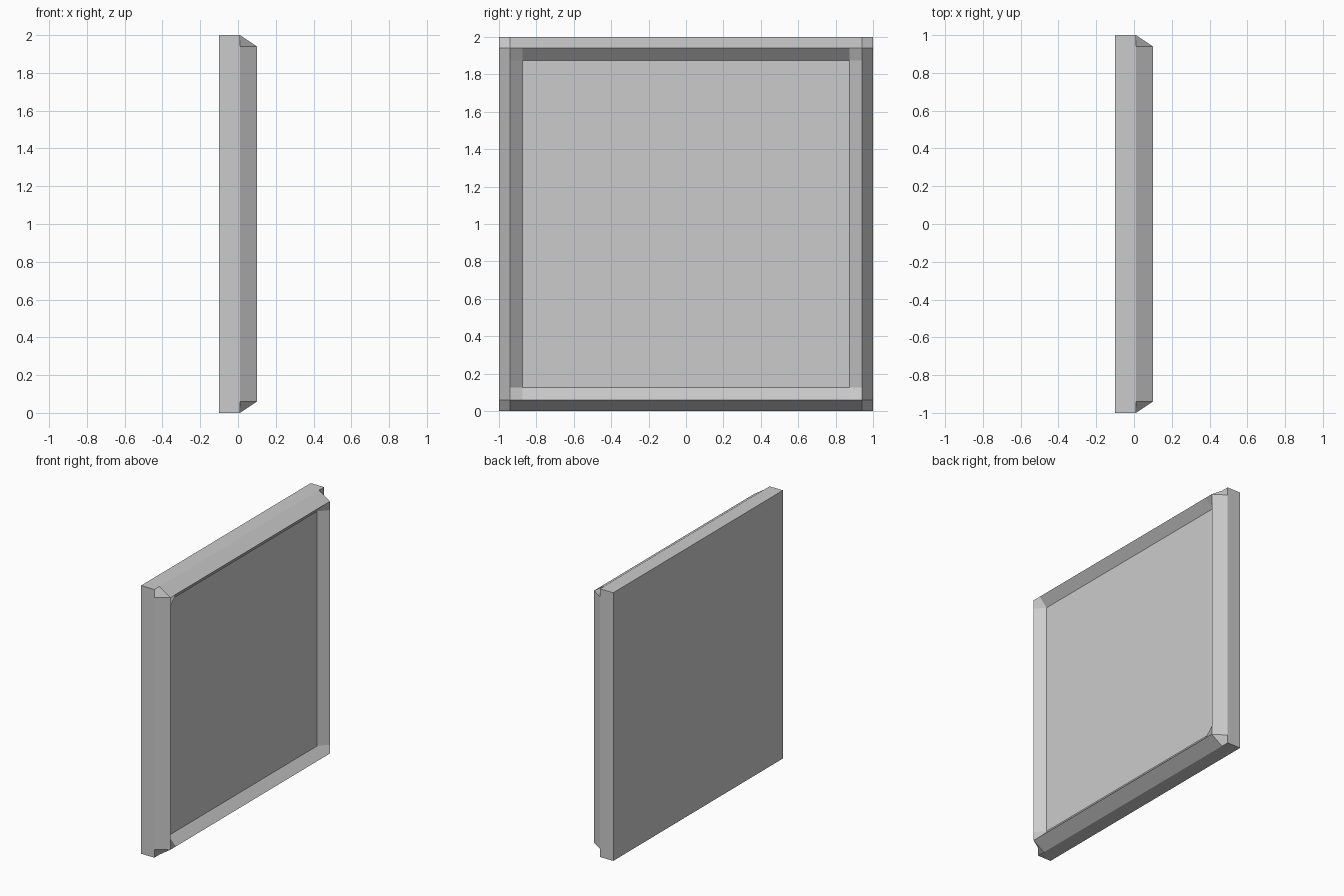
import bpy
import bmesh

if "Cube" in bpy.data.objects:
    bpy.data.objects.remove(bpy.data.objects["Cube"])

BACK, EDGE, RIDGE, PANEL = -0.10, 0.01, 0.10, 0.04   # depths along x
steps = [-1.0, -0.94, -0.875, 0.875, 0.94, 1.0]      # grid lines in y and z


def depth(a, b):
    """Front surface depth at a grid point: low rim, raised ridge, sunk panel."""
    m = max(abs(a), abs(b))
    return EDGE if m > 0.99 else RIDGE if m > 0.9 else PANEL


bm = bmesh.new()

# Front: framed panel with a raised ridge and cut corners
grid = [[bm.verts.new((depth(y, z), y, z + 1)) for z in steps] for y in steps]
for i in range(5):
    for j in range(5):
        quad = [grid[i][j], grid[i + 1][j], grid[i + 1][j + 1], grid[i][j + 1]]
        if i == j:                       # keep the corner folds symmetric
            quad = quad[1:] + quad[:1]
        bm.faces.new(quad)

# Sides and back: pull the rim back and close it
rim = [e for e in bm.edges if e.is_boundary]
new = bmesh.ops.extrude_edge_only(bm, edges=rim)["geom"]
for v in new:
    if isinstance(v, bmesh.types.BMVert):
        v.co.x = BACK
bmesh.ops.holes_fill(bm, edges=[e for e in bm.edges if e.is_boundary], sides=0)
bmesh.ops.recalc_face_normals(bm, faces=bm.faces)

mesh = bpy.data.meshes.new("framed_panel")
bm.to_mesh(mesh)
bm.free()
bpy.context.collection.objects.link(bpy.data.objects.new("framed_panel", mesh))
